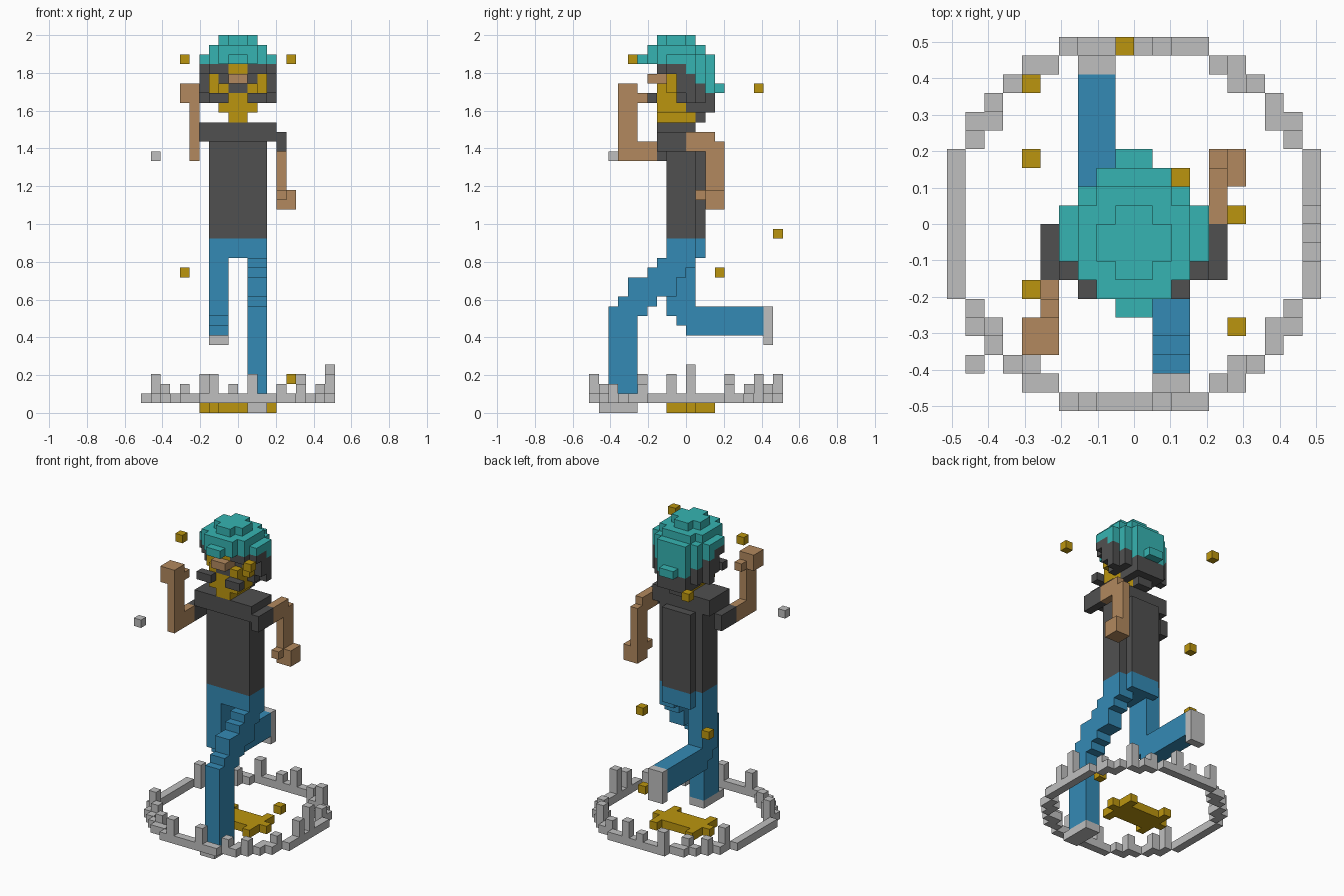
import bpy, bmesh

cube = bpy.data.objects.get("Cube")
if cube:
    bpy.data.objects.remove(cube, do_unlink=True)

V = 2 / 39          # size of one block
taken = set()       # cells already owned by a part


def material(name, rgb):
    lin = [(c / 255 / 12.92) if c < 11 else ((c / 255 + 0.055) / 1.055) ** 2.4 for c in rgb]
    m = bpy.data.materials.new(name)
    m.use_nodes = True
    m.diffuse_color = (*lin, 1)
    bsdf = next(n for n in m.node_tree.nodes if n.type == 'BSDF_PRINCIPLED')
    bsdf.inputs["Base Color"].default_value = (*lin, 1)
    return m


TEAL = material("teal", (54, 180, 178))
GOLD = material("gold", (187, 149, 15))
DARK = material("charcoal", (80, 80, 80))
BLUE = material("blue", (52, 138, 181))
TAN = material("tan", (178, 137, 94))
GREY = material("light_grey", (191, 191, 191))


def box(x0, x1, y0, y1, z0, z1):
    return {(x, y, z) for x in range(x0, x1) for y in range(y0, y1) for z in range(z0, z1)}


def layer(z, y0, half_widths):
    """One slice, symmetric in x, given its half width in each row."""
    cells = set()
    for i, w in enumerate(half_widths):
        cells |= box(-w, w, y0 + i, y0 + i + 1, z, z + 1)
    return cells


def part(name, mat, *groups):
    """Turn block cells into one mesh that keeps only outer faces."""
    cells = set().union(*groups) - taken
    taken.update(cells)
    bm = bmesh.new()
    verts = {}

    def vert(p):
        if p not in verts:
            verts[p] = bm.verts.new([c * V for c in p])
        return verts[p]

    for c in sorted(cells):
        for axis in range(3):
            for side in (0, 1):
                n = list(c)
                n[axis] += 1 if side else -1
                if tuple(n) in cells:
                    continue
                u, v = (axis + 1) % 3, (axis + 2) % 3
                loop = []
                for a, b in ((0, 0), (1, 0), (1, 1), (0, 1)):
                    p = list(c)
                    p[axis] += side
                    p[u] += a
                    p[v] += b
                    loop.append(vert(tuple(p)))
                bm.faces.new(loop if side else loop[::-1])
    bmesh.ops.dissolve_limit(bm, angle_limit=0.01, verts=bm.verts[:], edges=bm.edges[:])
    mesh = bpy.data.meshes.new(name)
    bm.to_mesh(mesh)
    bm.free()
    mesh.materials.append(mat)
    ob = bpy.data.objects.new(name, mesh)
    bpy.context.collection.objects.link(ob)
    return ob


# Cap: stepped dome, small brim and a flap down the back
part("cap", TEAL,
     layer(38, -3, [1, 2, 2, 1]),
     layer(37, -4, [2, 3, 3, 3, 3, 2]),
     layer(36, -5, [1, 2, 3, 4, 4, 4, 3, 2]),
     layer(35, 0, [4, 3, 2]),
     layer(34, 1, [3, 2]),
     layer(33, 2, [2, 1]))

# Face details
part("nose", TAN, box(-1, 1, -4, -2, 34, 35))
part("moustache", DARK, box(1, 3, -4, -3, 32, 33), box(-3, -1, -4, -3, 32, 33),
     box(-1, 1, -3, -2, 33, 34))
part("brow", GOLD, box(-1, 1, -3, -2, 35, 36))
for side, x in (("left", 2), ("right", -3)):
    part(side + "_eye", GOLD, box(x, x + 1, -2, -1, 34, 35))
part("face", GOLD,
     box(-3, 3, -2, -1, 33, 34),
     box(-2, 2, -3, 0, 32, 34),
     box(-2, 2, -3, 0, 31, 32),
     box(-1, 1, -3, 1, 30, 31))

# Hair around the sides and back of the head
part("hair", DARK,
     layer(35, -3, [3, 4, 4]),
     layer(34, -2, [3, 4, 4]),
     layer(33, -1, [4, 4, 3]),
     layer(32, -1, [3, 4, 3, 2]),
     layer(31, 0, [2, 2, 2]),
     layer(30, 1, [1]))

# Shirt with shoulders, short sleeves and a raised back panel
part("shirt", DARK,
     box(-4, 4, -3, 1, 28, 30),
     box(-3, 3, -2, 1, 18, 28),
     box(-2, 2, 1, 2, 18, 28))
part("left_sleeve", DARK, box(4, 5, -3, 0, 27, 29))
part("right_sleeve", DARK, box(-5, -4, -3, 0, 26, 28))

# Left arm swings back and down
part("left_arm", TAN,
     box(4, 5, 0, 3, 27, 29),
     box(4, 5, 2, 4, 21, 28),
     box(4, 6, 2, 4, 21, 23),
     box(4, 5, 1, 2, 22, 23))

# Right arm swings forward and up
part("right_arm", TAN,
     box(-5, -4, -7, -3, 26, 28),
     box(-5, -4, -7, -5, 26, 34),
     box(-6, -4, -7, -5, 32, 34),
     box(-5, -4, -5, -4, 32, 33))

# Trousers
part("hips", BLUE, box(-3, 3, -2, 1, 16, 18), box(-2, 2, 1, 2, 16, 18))

# Left leg steps forward, slanted thigh as stairs
thigh = [(15, -3, 1), (14, -4, 0), (13, -6, -1), (12, -6, -1), (11, -7, -3), (10, -8, -4)]
part("left_leg", BLUE, box(1, 3, -8, -5, 1, 10),
     *[box(1, 3, y0, y1, z, z + 1) for z, y0, y1 in thigh])
part("left_shoe", GREY, box(1, 3, -9, -5, 0, 1))

# Right leg is bent back at the knee
part("right_leg", BLUE,
     box(-3, -1, -2, 1, 10, 16),
     box(-3, -1, -1, 8, 9, 11),
     box(-3, -1, 0, 8, 8, 11))
part("right_shoe", GREY, box(-3, -1, 8, 9, 7, 11))

# Ground ring with upright posts
ring = {(x, y, 1) for x in range(-10, 10) for y in range(-10, 10)
        if 9.25 < ((x + .5) ** 2 + (y + .5) ** 2) ** .5 < 10.2}
posts = [(9, 0, 3), (8, 4, 1), (6, 7, 2), (4, 8, 1), (1, 9, 2), (-1, 9, 1), (-4, 9, 2),
         (-6, 7, 1), (-8, 6, 1), (-9, 4, 2), (-9, -5, 2), (-8, -6, 1), (-6, -8, 1),
         (-3, -10, 2), (1, -10, 2), (4, -9, 1), (6, -8, 1), (8, -5, 1), (9, -2, 2)]
part("ground_ring", GREY, ring, *[box(x, x + 1, y, y + 1, 2, 2 + h) for x, y, h in posts])

# Flat burst on the ground
part("ground_burst", GOLD,
     box(-2, 2, -1, 2, 0, 1),
     box(-4, 4, 0, 1, 0, 1),
     *[box(x, x + 1, y, y + 1, 0, 1) for x, y in
       ((-3, 2), (2, 2), (-3, -2), (2, -2), (-3, 1), (2, 1), (-3, -1), (2, -1))])

# Floating sparks
sparks = [(-6, -4, 36), (5, -6, 36), (-6, 7, 33), (-1, 9, 18), (-6, 3, 14), (5, 0, 3)]
for i, (x, y, z) in enumerate(sparks, 1):
    part(f"spark_{i}", GOLD, box(x, x + 1, y, y + 1, z, z + 1))
part("floating_pebble", GREY, box(-9, -8, -8, -7, 26, 27))
